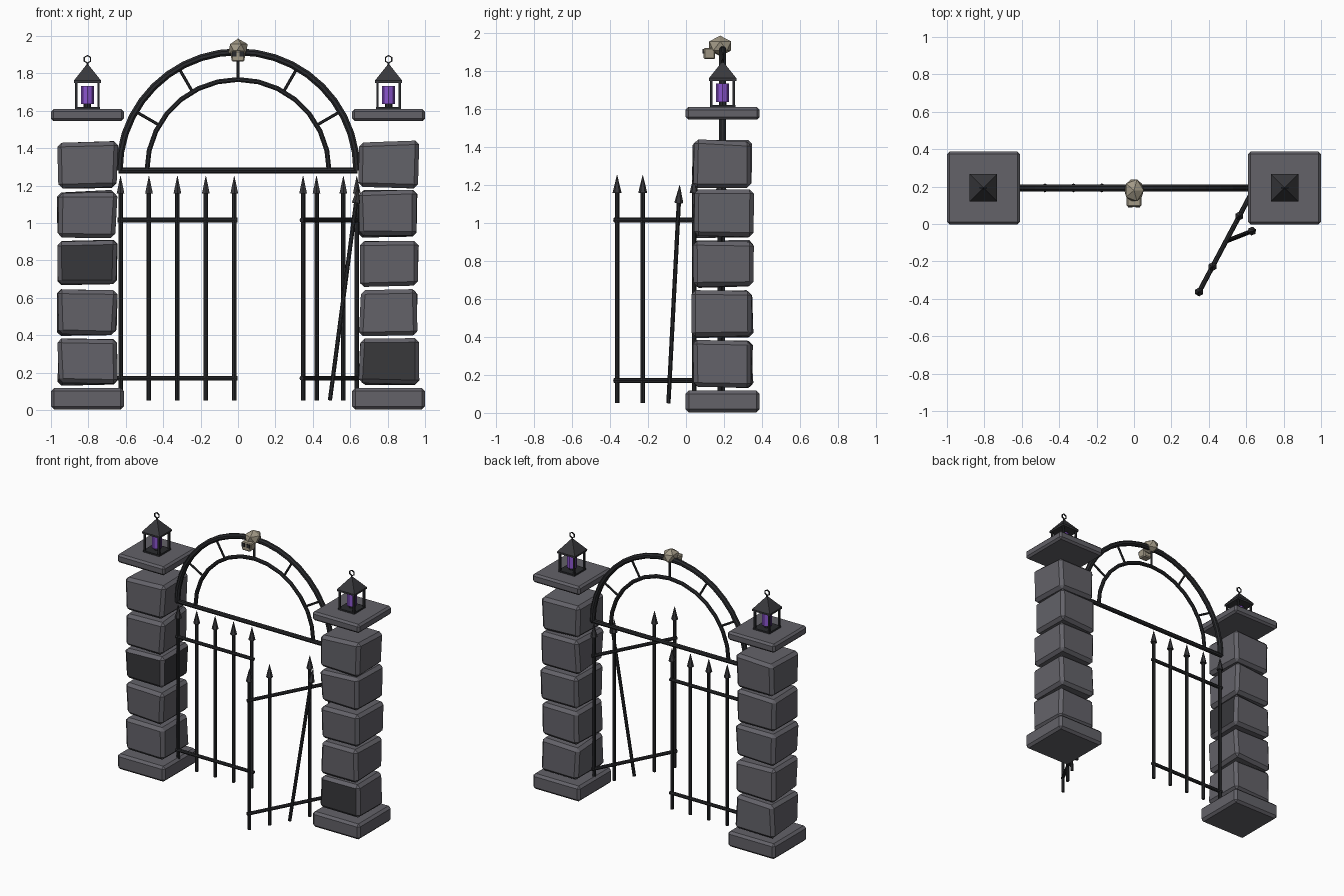
import bpy, bmesh, math, random
from mathutils import Vector, Matrix

if "Cube" in bpy.data.objects:
    bpy.data.objects.remove(bpy.data.objects["Cube"])

random.seed(7)


def mat(name, col):
    m = bpy.data.materials.new(name)
    m.diffuse_color = (*col, 1)
    m.use_nodes = True
    m.node_tree.nodes["Principled BSDF"].inputs["Base Color"].default_value = m.diffuse_color
    return m


STONE = mat("grey stone", (0.125, 0.122, 0.14))
DARK = mat("dark stone", (0.04, 0.04, 0.045))
IRON = mat("black iron", (0.022, 0.023, 0.026))
ROOF = mat("lantern iron", (0.04, 0.04, 0.045))
GLOW = mat("purple glow", (0.26, 0.09, 0.62))
BONE = mat("bone", (0.36, 0.32, 0.24))
Y = 0.193          # depth of the arch line
PX = 0.805         # pillar offset


def finish(name, bm, *mats):
    bmesh.ops.recalc_face_normals(bm, faces=bm.faces)
    me = bpy.data.meshes.new(name)
    bm.to_mesh(me)
    bm.free()
    for m in mats:
        me.materials.append(m)
    ob = bpy.data.objects.new(name, me)
    bpy.context.collection.objects.link(ob)
    return ob


def add_box(bm, c, s):
    return bmesh.ops.create_cube(bm, size=1, matrix=Matrix.Translation(c) @ Matrix.Diagonal((*s, 1)))["verts"]


def add_rod(bm, a, b, r1, r2=None, sides=8):
    a, b = Vector(a), Vector(b)
    d = b - a
    m = Matrix.Translation((a + b) / 2) @ d.to_track_quat('Z', 'Y').to_matrix().to_4x4()
    bmesh.ops.create_cone(bm, cap_ends=True, segments=sides, radius1=r1,
                          radius2=r1 if r2 is None else r2, depth=d.length, matrix=m)


def add_sweep(bm, c, R, r, a0, a1, n, sides=8, closed=False):
    """Tube following an arc in the XZ plane."""
    rings = []
    for i in range(n if closed else n + 1):
        t = a0 + (a1 - a0) * i / n
        u = Vector((math.cos(t), 0, math.sin(t)))
        ring = []
        for k in range(sides):
            p = 2 * math.pi * (k + 0.5) / sides
            ring.append(bm.verts.new(Vector(c) + u * (R + r * math.cos(p)) + Vector((0, r * math.sin(p), 0))))
        rings.append(ring)
    for i in range(n):
        A, B = rings[i], rings[(i + 1) % len(rings)]
        for k in range(sides):
            j = (k + 1) % sides
            bm.faces.new((A[k], A[j], B[j], B[k]))
    if not closed:
        bm.faces.new(rings[0])
        bm.faces.new(rings[-1])


def block(name, c, s, bevel, jitter=0.0, dark_dirs=()):
    bm = bmesh.new()
    for v in add_box(bm, c, s):
        v.co += Vector([random.uniform(-jitter, jitter) for _ in range(3)])
    bmesh.ops.bevel(bm, geom=bm.edges[:], offset=bevel, segments=1, affect='EDGES')
    bm.normal_update()
    for f in bm.faces:
        if any(f.normal.dot(Vector(d)) > 0.85 for d in dark_dirs):
            f.material_index = 1
    return finish(name, bm, STONE, DARK)


# Pillars: base, five rough stones, floating cap, lantern
for side, label in ((-1, "left"), (1, "right")):
    x = side * PX
    block(label + "_pillar_base", (x, Y, 0.06), (0.39, 0.39, 0.115), 0.017)
    block(label + "_pillar_cap", (x, Y, 1.577), (0.39, 0.39, 0.065), 0.014)
    for i in range(5):
        dark = ()
        if side < 0 and i == 2:
            dark = ((0, -1, 0), (1, 0, 0))
        if side > 0 and i == 0:
            dark = ((0, -1, 0),)
        block(f"{label}_pillar_stone_{i + 1}", (x, Y, 0.257 + i * 0.264),
              (0.31, 0.31, 0.24), 0.022, 0.01, dark)

    # Lantern frame
    bm = bmesh.new()
    add_box(bm, (x, Y, 1.615), (0.135, 0.135, 0.012))
    for sx in (-1, 1):
        for sy in (-1, 1):
            add_box(bm, (x + sx * 0.059, Y + sy * 0.059, 1.685), (0.013, 0.013, 0.14))
    finish(label + "_lantern_frame", bm, IRON)
    # Lantern roof
    bm = bmesh.new()
    add_box(bm, (x, Y, 1.755), (0.145, 0.145, 0.014))
    bmesh.ops.create_cone(bm, cap_ends=True, segments=4, radius1=0.104, radius2=0.008, depth=0.085,
                          matrix=Matrix.Translation((x, Y, 1.803)) @ Matrix.Rotation(math.pi / 4, 4, 'Z'))
    finish(label + "_lantern_roof", bm, ROOF)
    # Hanging ring
    bm = bmesh.new()
    add_sweep(bm, (x, Y, 1.875), 0.02, 0.005, math.pi / 6, math.pi * 13 / 6, 6, 4, True)
    add_rod(bm, (x, Y, 1.84), (x, Y, 1.857), 0.006)
    finish(label + "_lantern_ring", bm, IRON)
    # Glowing core
    bm = bmesh.new()
    add_rod(bm, (x, Y, 1.62), (x, Y, 1.64), 0.02)
    core_base = finish(label + "_lantern_core_base", bm, IRON)
    bm = bmesh.new()
    add_rod(bm, (x, Y, 1.637), (x, Y, 1.733), 0.034)
    finish(label + "_lantern_glow", bm, GLOW)

# Arch: two rings, five spokes and the crossbar
ZC = 1.28
bm = bmesh.new()
add_sweep(bm, (0, Y, ZC), 0.635, 0.02, 0, math.pi, 20)
finish("outer_arch", bm, IRON)
bm = bmesh.new()
add_sweep(bm, (0, Y, ZC), 0.487, 0.014, 0, math.pi, 14)
finish("inner_arch", bm, IRON)
bm = bmesh.new()
for deg in range(30, 151, 30):
    u = Vector((math.cos(math.radians(deg)), 0, math.sin(math.radians(deg))))
    o = Vector((0, Y, ZC))
    add_rod(bm, o + u * 0.485, o + u * 0.635, 0.008, sides=6)
finish("arch_spokes", bm, IRON)
bm = bmesh.new()
add_rod(bm, (-0.64, Y, ZC), (0.64, Y, ZC), 0.016)
finish("arch_crossbar", bm, IRON)


def spear(bm, tips, a, b):
    """Bar with a pointed head between a and b."""
    a, b = Vector(a), Vector(b)
    neck = b - (b - a).normalized() * 0.095
    add_rod(bm, a, neck, 0.012)
    add_rod(tips, neck, b, 0.024, 0.001, 6)


def leaf(name, start, end, leaning=None):
    start, end = Vector(start), Vector(end)
    bars, tips, rails = bmesh.new(), bmesh.new(), bmesh.new()
    for i in range(5):
        p = start.lerp(end, i / 4)
        top = (p.x, p.y, 1.252)
        if i == leaning:
            top = (0.643, -0.033, 1.2)
        spear(bars, tips, (p.x, p.y, 0.052), top)
    d = (end - start).normalized() * 0.016
    for z in (0.17, 1.015):
        h = Vector((0, 0, z))
        add_rod(rails, start - d + h, end + d + h, 0.013)
    finish(name + "_bars", bars, IRON)
    finish(name + "_spear_tips", tips, ROOF)
    finish(name + "_rails", rails, IRON)


# Closed left leaf, open right leaf with one leaning bar
leaf("left_gate", (-0.628, Y, 0), (-0.02, Y, 0))
leaf("right_gate", (0.635, 0.178, 0), (0.348, -0.363, 0), leaning=2)

# Skull ornament: cranium, jaw and eye sockets
bm = bmesh.new()
bmesh.ops.create_icosphere(bm, subdivisions=1, radius=1,
                           matrix=Matrix.Translation((0, 0.18, 1.932)) @ Matrix.Diagonal((0.058, 0.068, 0.054, 1)))
finish("skull_cranium", bm, BONE)
bm = bmesh.new()
vs = add_box(bm, (0, 0.123, 1.892), (0.08, 0.062, 0.06))
for v in vs:
    if v.co.z < 1.89:
        v.co.x *= 0.85
bmesh.ops.bevel(bm, geom=bm.edges[:], offset=0.007, segments=1, affect='EDGES')
finish("skull_jaw", bm, BONE)
bm = bmesh.new()
for s in (-1, 1):
    add_box(bm, (s * 0.02, 0.091, 1.904), (0.025, 0.008, 0.026))
finish("skull_eyes", bm, IRON)
